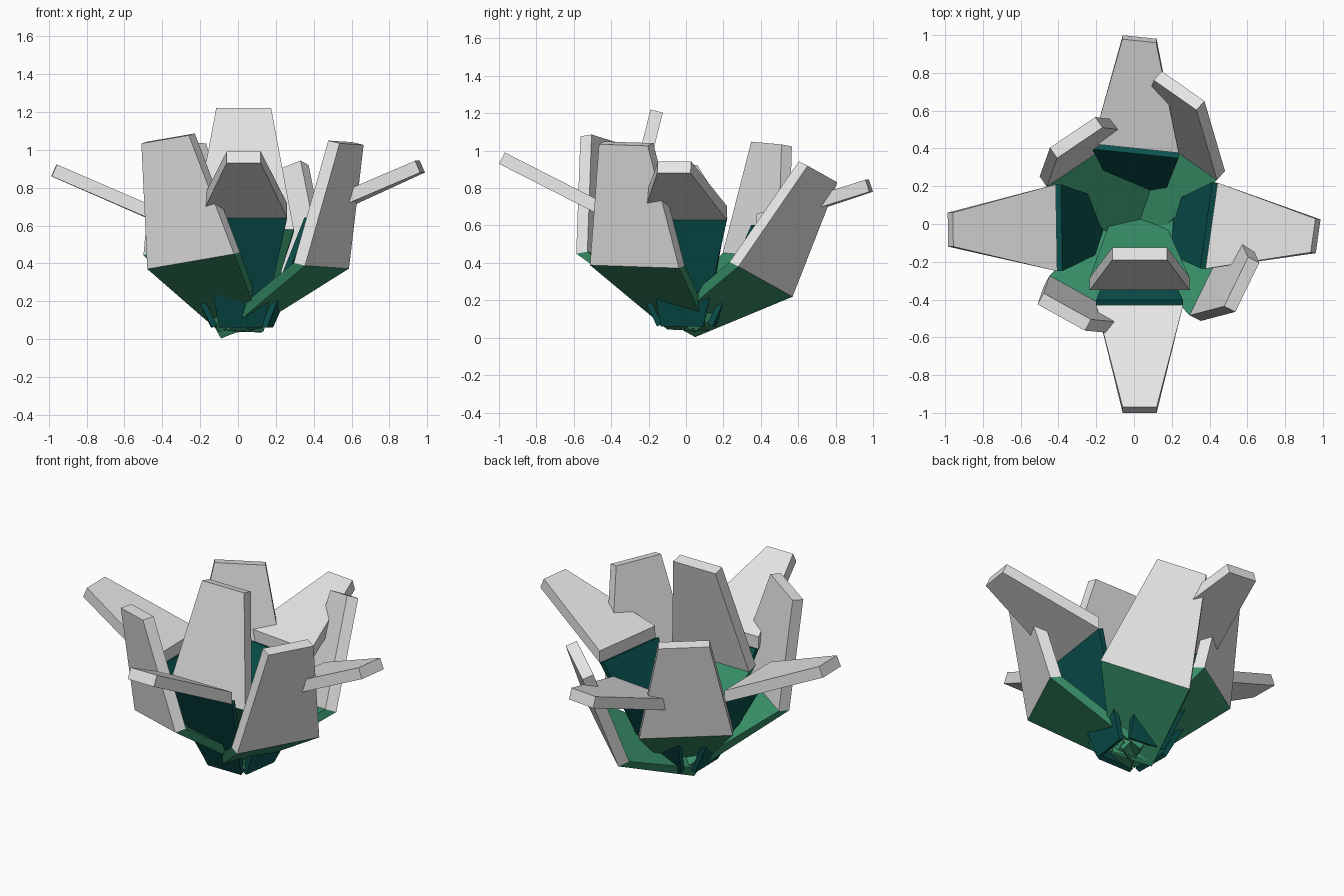
import bpy, bmesh
from math import sin, cos, radians
from mathutils import Vector

if "Cube" in bpy.data.objects:
    bpy.data.objects.remove(bpy.data.objects["Cube"])


def material(name, rgb):
    m = bpy.data.materials.new(name)
    m.diffuse_color = (*rgb, 1)
    m.use_nodes = True
    m.node_tree.nodes["Principled BSDF"].inputs["Base Color"].default_value = m.diffuse_color
    return m


GREY = material("pale grey", (0.79, 0.79, 0.79))
GREEN = material("leaf green", (0.04, 0.28, 0.14))
TEAL = material("dark teal", (0.003, 0.087, 0.079))


def inward(across, a, b, thick):
    return -across.cross(b - a).normalized() * thick


def slab(name, a, b, wa, wb, across, in_a, in_b, mat):
    """Flat tapered slab from a to b, with its own inward offset at each end."""
    bm = bmesh.new()
    outer = [bm.verts.new(p) for p in (a - across * wa, a + across * wa,
                                       b + across * wb, b - across * wb)]
    inner = [bm.verts.new(v.co + o) for v, o in zip(outer, (in_a, in_a, in_b, in_b))]
    bm.faces.new(outer)
    bm.faces.new(inner[::-1])
    for i in range(4):
        j = (i + 1) % 4
        bm.faces.new((outer[j], outer[i], inner[i], inner[j]))
    bmesh.ops.recalc_face_normals(bm, faces=bm.faces)
    me = bpy.data.meshes.new(name)
    bm.to_mesh(me)
    bm.free()
    me.materials.append(mat)
    bpy.context.collection.objects.link(bpy.data.objects.new(name, me))


def petal(name, azimuth, roll, mid, tip, root_r, root_z, widths, flared, mat):
    """Coloured lower leaf plus a pale upper blade."""
    az = radians(azimuth)
    out = Vector((cos(az), sin(az), 0))
    across = Vector((-sin(az) * cos(roll), cos(az) * cos(roll), sin(roll)))
    root = Vector((0.015, 0, root_z)) + out * root_r
    mid, tip = Vector(mid), Vector(tip)
    w0, w1, w2 = widths
    blade_tip = inward(across, mid, tip, 0.068)
    blade_mid = blade_tip.copy()
    if flared:
        # blade starts with an upright cut; the leaf below is a thin plate
        axis = (tip - mid).normalized()
        blade_mid -= axis * (blade_tip.dot(out) / axis.dot(out))
        root_in = leaf_mid = inward(across, root, mid, 0.03)
    else:
        # leaf shares the blade's inner edge
        root_in, leaf_mid = inward(across, root, mid, 0.06), blade_mid
    slab(name + "_base", root, mid, w0, w1, across, root_in, leaf_mid, mat)
    slab(name + "_blade", mid, tip, w1, w2, across, blade_mid, blade_tip, GREY)


# Outer flared petals with teal bases
OUTER = [
    ("front_outer_petal", -90, 0, (0.03, -0.43, 0.64), (0.03, -1.0, 0.93)),
    ("right_outer_petal", -8, 0, (0.41, -0.01, 0.63), (0.975, -0.065, 0.88)),
    ("back_outer_petal", 84, 0, (0.01, 0.40, 0.59), (0.03, 0.99, 0.78)),
    ("left_outer_petal", 181, 0, (-0.41, -0.02, 0.61), (-0.985, -0.03, 0.86)),
]
for p in OUTER:
    petal(*p, 0.155, 0.06, (0.115, 0.23, 0.09), True, TEAL)

# Upright petals with green bases
INNER = [
    ("front_upright_petal", -90, 0, (0.03, -0.35, 0.58), (0.03, -0.19, 1.22)),
    ("front_right_petal", -26, -0.03, (0.47, -0.275, 0.38), (0.60, -0.335, 1.03)),
    ("back_right_petal", 55, -0.31, (0.275, 0.425, 0.30), (0.26, 0.73, 0.875)),
    ("back_left_petal", 124, 0.05, (-0.28, 0.40, 0.43), (-0.325, 0.485, 1.03)),
    ("front_left_petal", -119, 0.15, (-0.25, -0.46, 0.41), (-0.385, -0.495, 1.055)),
]
for p in INNER:
    petal(*p, -0.02, 0.04, (0.12, 0.265, 0.145), False, GREEN)
